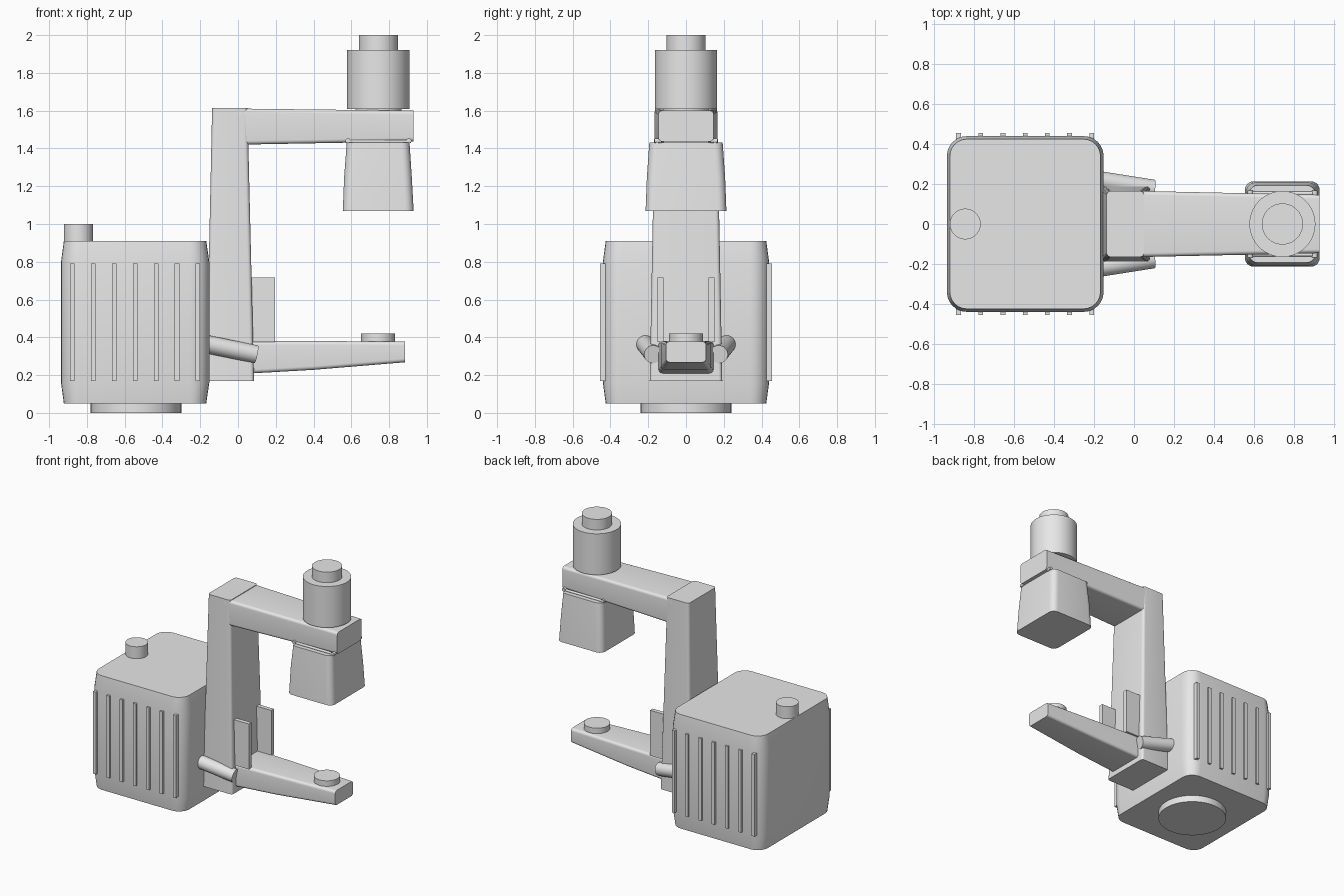
import bpy, bmesh, math
from mathutils import Vector

default_cube = bpy.data.objects.get("Cube")
if default_cube:
    bpy.data.objects.remove(default_cube, do_unlink=True)

GREY = (0.8, 0.8, 0.8, 1.0)
grey = bpy.data.materials.new("light grey")
grey.use_nodes = True
grey.diffuse_color = GREY
grey.node_tree.nodes["Principled BSDF"].inputs["Base Color"].default_value = GREY


def finish(name, bm):
    bmesh.ops.recalc_face_normals(bm, faces=bm.faces)
    mesh = bpy.data.meshes.new(name)
    bm.to_mesh(mesh)
    bm.free()
    mesh.materials.append(grey)
    obj = bpy.data.objects.new(name, mesh)
    bpy.context.collection.objects.link(obj)
    bpy.ops.object.select_all(action='DESELECT')
    obj.select_set(True)
    bpy.context.view_layer.objects.active = obj
    bpy.ops.object.shade_smooth_by_angle(angle=math.radians(30))
    return obj


def rounded_rect(u0, u1, v0, v1, r, steps=6):
    """Outline of a rectangle with round corners."""
    corners = ((u1 - r, v1 - r), (u0 + r, v1 - r), (u0 + r, v0 + r), (u1 - r, v0 + r))
    for i, (cu, cv) in enumerate(corners):
        for k in range(steps + 1):
            a = math.pi / 2 * (i + k / steps)
            yield cu + r * math.cos(a), cv + r * math.sin(a)


def loft(name, axis, sections):
    """Skin rounded rectangles (position, u0, u1, v0, v1, radius) along x or z."""
    bm = bmesh.new()
    rings = []
    for pos, *rect in sections:
        rings.append([bm.verts.new((u, v, pos) if axis == 'z' else (pos, u, v))
                      for u, v in rounded_rect(*rect)])
    n = len(rings[0])
    for a, b in zip(rings, rings[1:]):
        for i in range(n):
            j = (i + 1) % n
            bm.faces.new((a[i], a[j], b[j], b[i]))
    bm.faces.new(rings[0])
    bm.faces.new(rings[-1])
    return finish(name, bm)


def rod(name, start, end, radius, sides=48):
    start, end = Vector(start), Vector(end)
    bm = bmesh.new()
    bmesh.ops.create_cone(bm, cap_ends=True, segments=sides, radius1=radius,
                          radius2=radius, depth=(end - start).length)
    turn = (end - start).to_track_quat('Z', 'Y').to_matrix()
    bmesh.ops.rotate(bm, verts=bm.verts, matrix=turn)
    bmesh.ops.translate(bm, verts=bm.verts, vec=(start + end) / 2)
    return finish(name, bm)


def disc(name, x, z0, z1, radius):
    return rod(name, (x, 0, z0), (x, 0, z1), radius, 64)


def box(name, x0, x1, y0, y1, z0, z1):
    bm = bmesh.new()
    bmesh.ops.create_cube(bm, size=1)
    bmesh.ops.scale(bm, verts=bm.verts, vec=(x1 - x0, y1 - y0, z1 - z0))
    bmesh.ops.translate(bm, verts=bm.verts,
                        vec=((x0 + x1) / 2, (y0 + y1) / 2, (z0 + z1) / 2))
    return finish(name, bm)


# Main housing with slightly drawn-in top and bottom
loft("housing", 'z', [
    (0.05, -0.922, -0.168, -0.425, 0.425, 0.085),
    (0.16, -0.937, -0.152, -0.44, 0.44, 0.1),
    (0.80, -0.937, -0.152, -0.44, 0.44, 0.1),
    (0.91, -0.922, -0.168, -0.425, 0.425, 0.085)])
disc("base_foot", -0.54, 0, 0.06, 0.24)
disc("housing_knob", -0.845, 0.90, 1.0, 0.077)

# Cooling ribs on both sides
for side, s in (("left", 1), ("right", -1)):
    for i in range(7):
        x = -0.878 + i * 0.111
        box(f"rib_{side}_{i + 1}", x - 0.012, x + 0.012,
            min(s * 0.42, s * 0.455), max(s * 0.42, s * 0.455), 0.17, 0.79)

# Column and the two arms
loft("column", 'z', [
    (0.17, -0.168, 0.085, -0.192, 0.192, 0.02),
    (1.615, -0.137, 0.05, -0.165, 0.165, 0.02)])
loft("upper_arm", 'x', [
    (0.0, -0.166, 0.166, 1.42, 1.611, 0.02),
    (0.93, -0.146, 0.146, 1.437, 1.60, 0.02)])
loft("lower_arm", 'x', [
    (0.0, -0.148, 0.148, 0.205, 0.38, 0.02),
    (0.4, -0.132, 0.132, 0.228, 0.38, 0.02),
    (0.885, -0.106, 0.106, 0.268, 0.378, 0.02)])
disc("lower_arm_pad", 0.742, 0.37, 0.42, 0.09)

# Head on the upper arm
disc("head_neck", 0.743, 1.59, 1.615, 0.122)
disc("head_cylinder", 0.743, 1.61, 1.92, 0.165)
disc("head_cap", 0.743, 1.91, 2.0, 0.103)
loft("head_shroud", 'z', [
    (1.07, 0.555, 0.93, -0.214, 0.214, 0.045),
    (1.25, 0.562, 0.92, -0.207, 0.207, 0.045),
    (1.432, 0.576, 0.908, -0.194, 0.194, 0.045)])
box("shroud_joint", 0.60, 0.88, -0.12, 0.12, 1.425, 1.45)

# Parts mirrored to both sides: clips, guide plates and handles
for side, s in (("left", 1), ("right", -1)):
    rod(f"clip_rod_{side}", (0.57, s * 0.153, 1.437), (0.916, s * 0.153, 1.437), 0.009, 16)
    for end, x in (("inner", 0.582), ("outer", 0.905)):
        rod(f"clip_{end}_{side}", (x, s * 0.13, 1.441), (x, s * 0.167, 1.441), 0.013, 16)
    y0, y1 = sorted((s * 0.118, s * 0.15))
    box(f"guide_plate_{side}", 0.05, 0.195, y0, y1, 0.375, 0.717)
    rod(f"handle_{side}", (-0.22, s * 0.224, 0.375), (0.096, s * 0.174, 0.31), 0.048)
